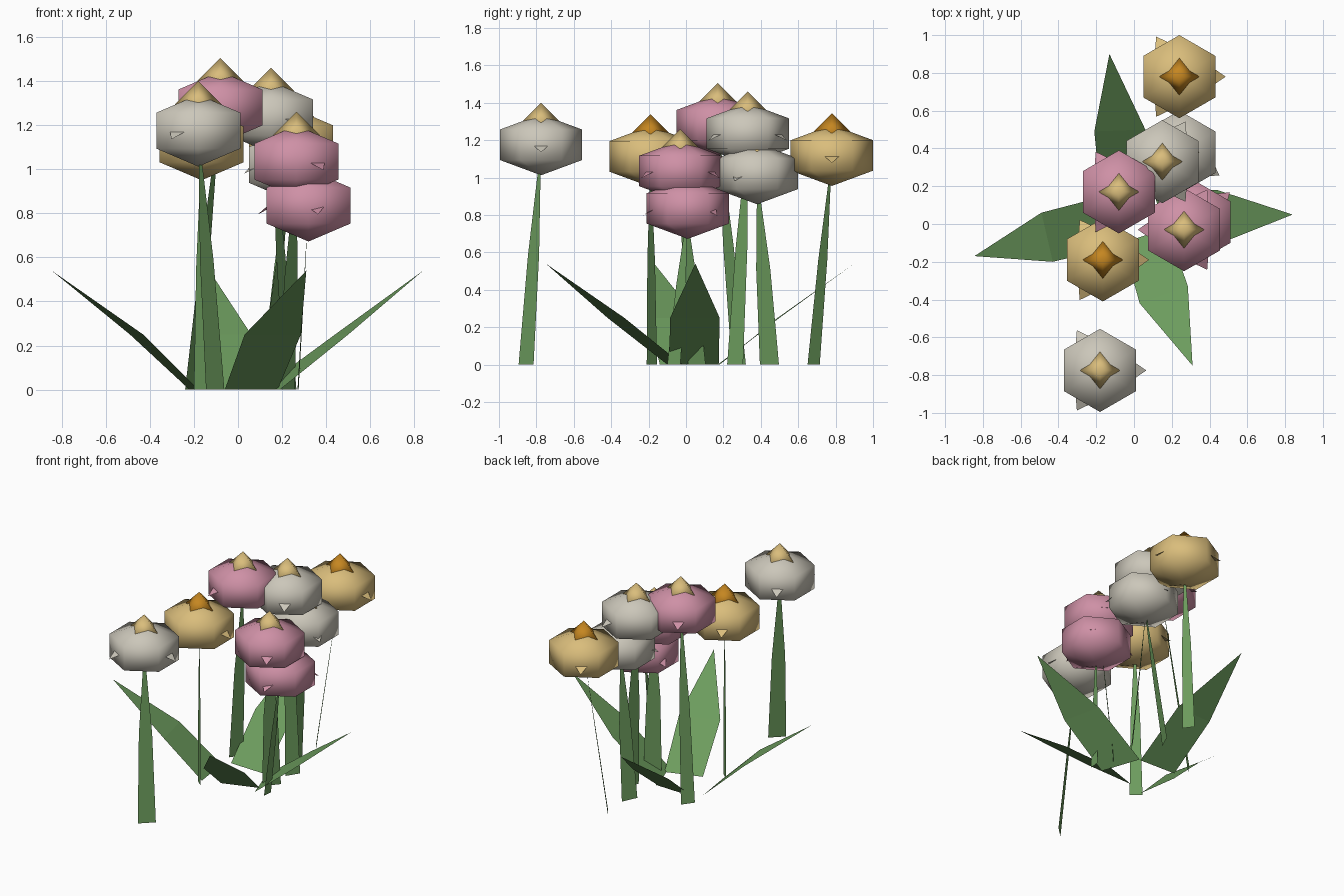
import bpy
from math import sin, cos, pi, radians
from mathutils import Vector

cube = bpy.data.objects.get("Cube")
if cube:
    bpy.data.objects.remove(cube)


def material(name, rgb):
    mat = bpy.data.materials.new(name)
    mat.use_nodes = True
    mat.diffuse_color = (*rgb, 1)
    mat.node_tree.nodes["Principled BSDF"].inputs["Base Color"].default_value = (*rgb, 1)
    return mat


GREEN = material("leaf green", (0.15, 0.33, 0.11))
PINK = material("pink", (0.62, 0.28, 0.38))
WHITE = material("warm white", (0.60, 0.57, 0.49))
YELLOW = material("pale yellow", (0.70, 0.51, 0.20))
ORANGE = material("amber", (0.56, 0.24, 0.015))


def add_mesh(name, verts, faces, mat, smooth=False):
    mesh = bpy.data.meshes.new(name)
    mesh.from_pydata(verts, [], faces)
    mesh.materials.append(mat)
    for poly in mesh.polygons:
        poly.use_smooth = smooth
    obj = bpy.data.objects.new(name, mesh)
    bpy.context.collection.objects.link(obj)
    return obj


def spindle(name, center, bottom, rings, top, sides, start, mat):
    """Closed turned solid with a point at each end."""
    c = Vector(center)
    verts = [c + Vector((0, 0, bottom))]
    for r, z in rings:
        for i in range(sides):
            a = start + 2 * pi * i / sides
            verts.append(c + Vector((r * cos(a), r * sin(a), z)))
    verts.append(c + Vector((0, 0, top)))
    last = len(verts) - 1
    faces = []
    for i in range(sides):
        j = (i + 1) % sides
        faces.append((0, 1 + j, 1 + i))
        for k in range(len(rings) - 1):
            lo, hi = 1 + k * sides, 1 + (k + 1) * sides
            faces.append((lo + i, lo + j, hi + j, hi + i))
        faces.append((last - sides + i, last - sides + j, last))
    return add_mesh(name, verts, faces, mat, True)


def blade(name, base, mid, tip, mat):
    """Flat blade: base edge, middle edge and a pointed tip, facing up."""
    verts = [Vector(p) for p in (*base, *mid, tip)]
    obj = add_mesh(name, verts, [(0, 1, 3, 2), (2, 3, 4)], mat)
    if obj.data.polygons[0].normal.z < 0:
        obj.data.flip_normals()
    return obj


def flower(label, center, base_a, base_b, petal, heart, turn):
    c = Vector(center)
    # six-sided head with a small diamond heart on top
    spindle(label + "_head", c, -0.163, [(0.22, -0.0815), (0.22, 0.0815)],
            0.163, 6, pi / 2, petal)
    spindle(label + "_heart", c + Vector((0, 0, 0.12)), -0.105, [(0.105, 0)],
            0.105, 4, 0, heart)
    # three petal tips that just break through the head
    for i in range(3):
        a = radians(turn + 120 * i)
        out, side = Vector((cos(a), sin(a), 0)), Vector((-sin(a), cos(a), 0))
        root = c + out * 0.1 + Vector((0, 0, 0.05))
        add_mesh(label + "_petal", [root - side * 0.1, root + side * 0.1,
                 c + out * 0.245 + Vector((0, 0, -0.04))], [(0, 1, 2)], petal)
    # flat tapering stem
    a, b = Vector((*base_a, 0)), Vector((*base_b, 0))
    middle, half = ((a + b) / 2 + c) / 2, (b - a) * 0.37
    blade(label + "_stem", (a, b), (middle - half, middle + half), c, GREEN)


flower("back_yellow", (0.24, 0.78, 1.118), (0.145, 0.65), (0.1, 0.715), YELLOW, ORANGE, 0)
flower("front_yellow", (-0.165, -0.19, 1.113), (-0.2, -0.155), (-0.14, -0.21), YELLOW, ORANGE, 0)
flower("front_white", (-0.18, -0.775, 1.175), (-0.145, -0.895), (-0.062, -0.815), WHITE, YELLOW, 0)
flower("tall_pink", (-0.08, 0.17, 1.28), (-0.24, 0.245), (-0.185, 0.32), PINK, YELLOW, 0)
flower("tall_white", (0.15, 0.33, 1.235), (0.21, 0.22), (0.265, 0.305), WHITE, YELLOW, 60)
flower("upper_pink", (0.265, -0.03, 1.035), (0.178, 0.012), (0.257, 0.105), PINK, YELLOW, 60)
flower("low_white", (0.24, 0.38, 1.02), (0.146, 0.497), (0.098, 0.395), WHITE, YELLOW, 90)
flower("low_pink", (0.32, 0.01, 0.835), (0.27, -0.1), (0.275, -0.03), PINK, YELLOW, 40)

# four broad leaves spreading from the middle
blade("left_leaf", ((0.1, 0.175, 0), (0.19, -0.09, 0)),
      ((0.44, 0.18, 0.25), (0.5, -0.085, 0.25)), (0.84, 0.05, 0.54), GREEN)
blade("right_leaf", ((-0.22, 0.13, 0), (-0.18, -0.14, 0)),
      ((-0.49, 0.06, 0.25), (-0.43, -0.2, 0.25)), (-0.845, -0.17, 0.54), GREEN)
blade("front_leaf", ((-0.06, -0.1, 0), (0.18, -0.02, 0)),
      ((0.03, -0.42, 0.25), (0.285, -0.33, 0.25)), (0.31, -0.75, 0.54), GREEN)
blade("back_leaf", ((-0.18, 0.18, 0), (0.09, 0.17, 0)),
      ((-0.21, 0.49, 0.25), (0.06, 0.5, 0.25)), (-0.13, 0.9, 0.54), GREEN)
